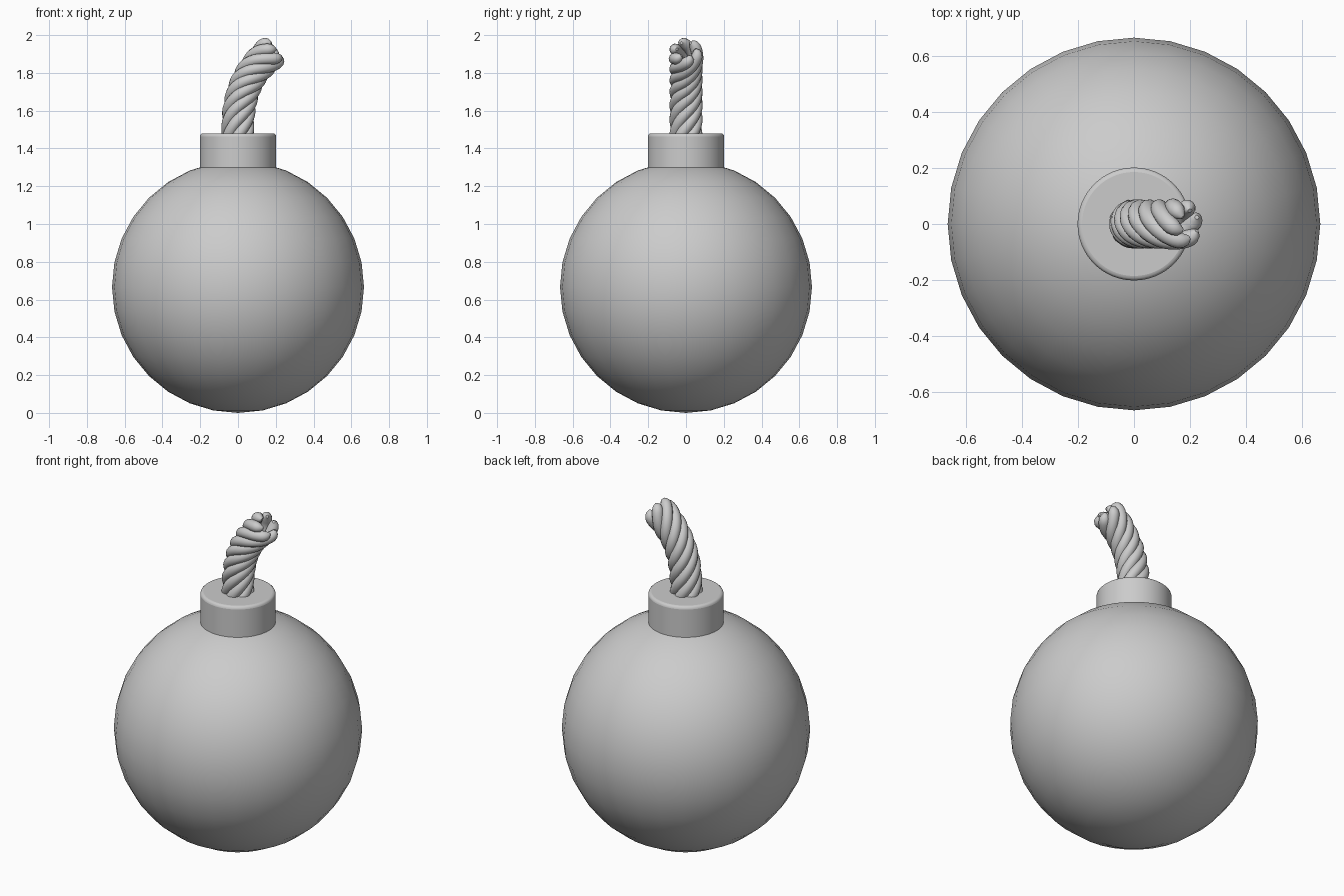
import bpy, math
from mathutils import Vector
from mathutils.geometry import interpolate_bezier

if "Cube" in bpy.data.objects:
    bpy.data.objects.remove(bpy.data.objects["Cube"])

# Round body
R = 0.667
bpy.ops.mesh.primitive_uv_sphere_add(segments=32, ring_count=16, radius=R, location=(0, 0, R))
body = bpy.context.object
body.name = "body"
bpy.ops.object.shade_smooth()

# Collar on top of the body
bpy.ops.mesh.primitive_cylinder_add(vertices=64, radius=0.202, depth=0.24, location=(0, 0, 1.36))
collar = bpy.context.object
collar.name = "collar"
bev = collar.modifiers.new("bevel", 'BEVEL')
bev.width = 0.016
bev.segments = 3
bpy.ops.object.shade_smooth_by_angle(angle=math.radians(40))

# Centre line of the fuse, bending towards +x
STEPS = 60
path = interpolate_bezier(Vector((0, 0, 1.42)), Vector((-0.01, 0, 1.66)),
                          Vector((0.03, 0, 1.80)), Vector((0.20, 0, 1.925)), STEPS + 1)
STRANDS, TURNS = 6, 1.25


def strand_points(phase):
    """Points and thickness factors of one twisted strand around the centre line."""
    pts = []
    for i, p in enumerate(path):
        t = i / STEPS
        tan = (path[min(i + 1, STEPS)] - path[max(i - 1, 0)]).normalized()
        side = Vector((0, 1, 0))
        out = side.cross(tan)
        a = phase + TURNS * 2 * math.pi * t
        rad = 0.057 * (1 + 0.12 * max(0, (t - 0.7) / 0.3))
        u = max(0, (t - 0.94) / 0.06)
        thick = math.sqrt(max(0.06, 1 - u * u))
        rad *= 1 - 0.25 * u * u
        pts.append((p + (out * math.cos(a) + side * math.sin(a)) * rad, thick))
    return pts


# Twisted fuse made of swept strands
curve = bpy.data.curves.new("fuse", 'CURVE')
curve.dimensions = '3D'
curve.bevel_depth = 0.031
curve.bevel_resolution = 4
curve.use_fill_caps = True
for k in range(STRANDS):
    sp = curve.splines.new('POLY')
    pts = strand_points(2 * math.pi * k / STRANDS)
    sp.points.add(len(pts) - 1)
    for q, (co, thick) in zip(sp.points, pts):
        q.co = (*co, 1)
        q.radius = thick
    sp.use_smooth = True
fuse = bpy.data.objects.new("fuse", curve)
bpy.context.collection.objects.link(fuse)
